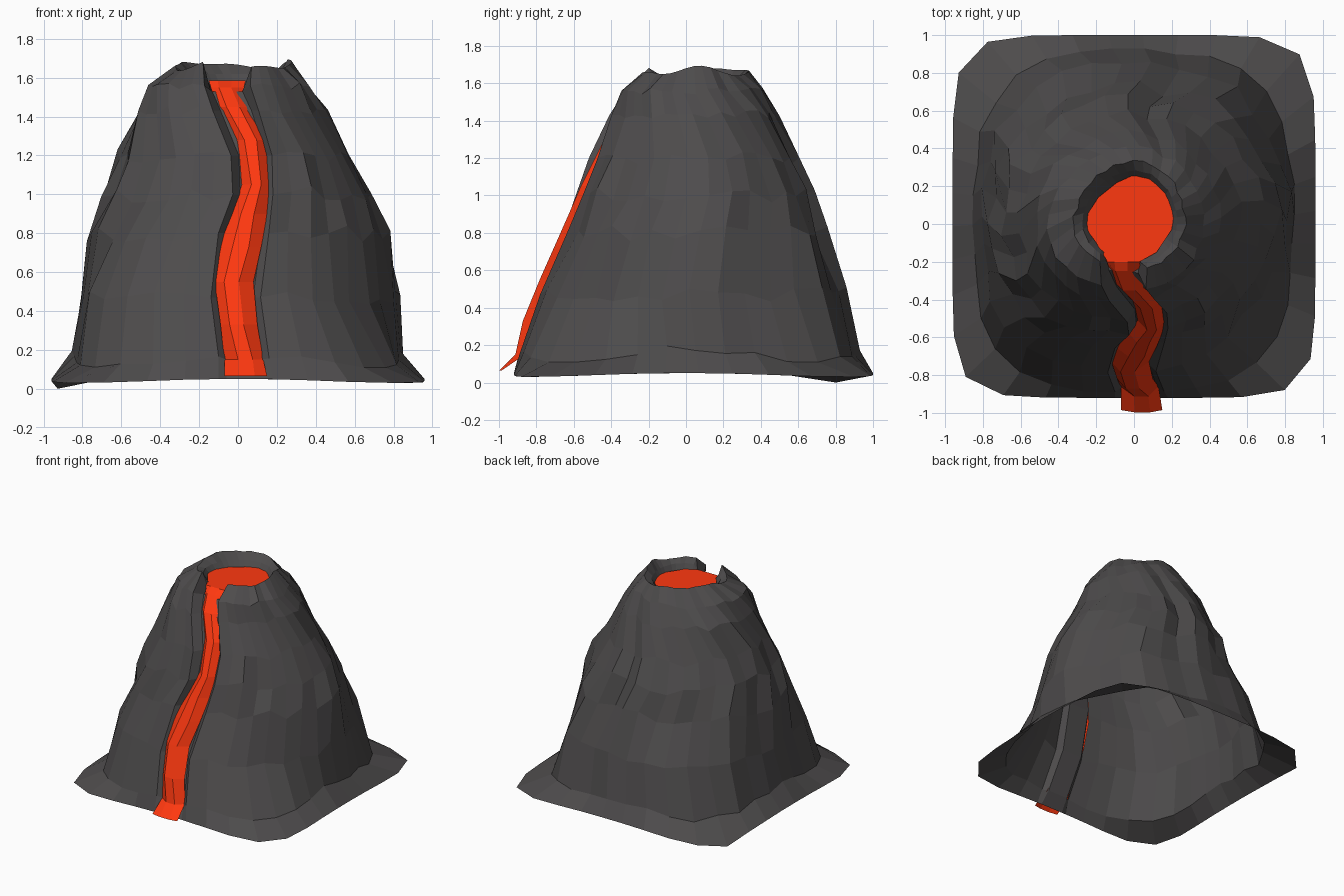
import bpy, random
from math import atan2, cos, sin, pi

if "Cube" in bpy.data.objects:
    bpy.data.objects.remove(bpy.data.objects["Cube"])

random.seed(11)


def material(name, rgb):
    m = bpy.data.materials.new(name)
    m.diffuse_color = (*rgb, 1)
    m.use_nodes = True
    m.node_tree.nodes["Principled BSDF"].inputs["Base Color"].default_value = m.diffuse_color
    return m


def build(name, verts, faces, mat):
    me = bpy.data.meshes.new(name)
    me.from_pydata(verts, [], faces)
    me.materials.append(mat)
    ob = bpy.data.objects.new(name, me)
    bpy.context.collection.objects.link(ob)
    return ob


rock = material("rock", (0.075, 0.071, 0.072))
lava = material("lava", (1.0, 0.04, 0.005))

# Lava stream stations, top to bottom: z, left x, right x, y
STREAM = [(1.585, -.14, .03, -.19), (1.55, -.13, .02, -.25), (1.45, -.10, .06, -.34),
          (1.28, -.01, .14, -.435), (1.05, .03, .15, -.55), (.90, -.02, .14, -.615),
          (.73, -.09, .11, -.69), (.55, -.11, .07, -.77), (.33, -.08, .09, -.86),
          (.15, -.06, .12, -.90), (.065, -.06, .14, -.985)]


def stream_edges(z):
    if z >= STREAM[0][0]:
        return STREAM[0][1:3]
    for p, q in zip(STREAM, STREAM[1:]):
        if z >= q[0]:
            t = (p[0] - z) / (p[0] - q[0])
            return p[1] + (q[1] - p[1]) * t, p[2] + (q[2] - p[2]) * t
    return STREAM[-1][1:3]


# Mountain rings: z, reach to -x, +x, -y, +y, squareness, jitter, channel depth
RINGS = [(.05, .96, .96, .92, 1.0, 7, 0, 0), (.15, .85, .84, .89, .92, 3.1, .015, .03),
         (.47, .81, .81, .79, .85, 2.5, .03, .05), (.80, .77, .76, .66, .72, 2.3, .035, .05),
         (1.0, .70, .68, .59, .65, 2.2, .035, .06), (1.2, .62, .56, .52, .57, 2.1, .03, .07),
         (1.43, .53, .45, .42, .48, 2.1, .02, .08), (1.56, .46, .37, .35, .40, 2, .015, .09),
         (1.665, .32, .27, .24, .33, 2, .012, .04), (1.62, .27, .23, .21, .28, 2, .006, 0),
         (1.53, .21, .18, .17, .21, 2, 0, 0)]
COLS = 34
ridges = [random.uniform(-1, 1) for _ in range(COLS)]

verts = []
for k, (z, xn, xp, yn, yp, n, jit, depth) in enumerate(RINGS):
    def front_y(x):
        a = xp if x > 0 else xn
        return -yn * max(0, 1 - abs(x / a) ** n) ** (1 / n)
    left, right = stream_edges(z)
    lo, ro = left - .04, right + .04
    a0 = atan2(front_y(ro), ro)
    a1 = atan2(front_y(lo), lo) + 2 * pi
    # rocky flanks
    for i in range(COLS):
        t = a0 + (a1 - a0) * i / (COLS - 1)
        c, s = cos(t), sin(t)
        a, b = (xp if c > 0 else xn), (yp if s > 0 else yn)
        r = (abs(c / a) ** n + abs(s / b) ** n) ** (-1 / n)
        corner = sin(2 * t) ** 2
        if c > 0 and s < 0 and 2 <= k <= 6:
            r *= 1 - .11 * corner  # flatter front right flank
        edge = i in (0, COLS - 1)
        if not edge:
            r += jit * (.6 * ridges[i] + .7 * random.uniform(-1, 1))
        if k == 0:
            dz = -.02 * corner ** 1.5  # base edge droops at the corners
        elif k == 1:
            dz = .03 - .06 * corner + random.uniform(-.02, .02)
        elif k == 8:
            dz = .018 * sin(3 * t + 1) + .012 * sin(5 * t)
        elif k > 8 or edge:
            dz = 0
        else:
            dz = random.uniform(-1.3, 1.3) * jit
        verts.append((r * c, r * s, z + dz))
    # channel floor under the stream
    for x in (left, right):
        verts.append((x, front_y(x) + depth, min(z, 1.53)))

# lowest base corner touches the ground
low = min(range(COLS), key=lambda i: verts[i][0] - verts[i][1] * .8)
verts[low] = (verts[low][0], verts[low][1], 0)

W = COLS + 2
faces = [(k * W + i, k * W + (i + 1) % W, (k + 1) * W + (i + 1) % W, (k + 1) * W + i)
         for k in range(len(RINGS) - 1) for i in range(W)]
build("mountain", verts, faces, rock)

# Lava lake in the crater
POOL = [(-.26, .03), (-.25, -.03), (-.2, -.1), (-.14, -.2), (.03, -.2), (.12, -.15),
        (.2, -.03), (.22, .1), (.2, .18), (.14, .26), (0, .26), (-.09, .22), (-.19, .14)]
build("lava_lake", [(x, y, 1.585) for x, y in POOL], [tuple(range(len(POOL)))], lava)

# Lava stream: faceted strip with a raised crown
sv, sf = [], []
for j, (z, l, r, y) in enumerate(STREAM):
    w = r - l
    crown = 0 if j < 2 else .012
    back = 0 if j in (0, len(STREAM) - 1) else .04
    kink = random.uniform(-.1, .1)
    sv += [(l - .01, y + back, z), (l + w * (.3 + kink), y - crown, z),
           (l + w * (.72 + kink), y - crown, z), (r + .01, y + back, z)]
for j in range(len(STREAM) - 1):
    for i in range(3):
        p = j * 4 + i
        sf.append((p, p + 4, p + 5, p + 1))
build("lava_stream", sv, sf, lava)
